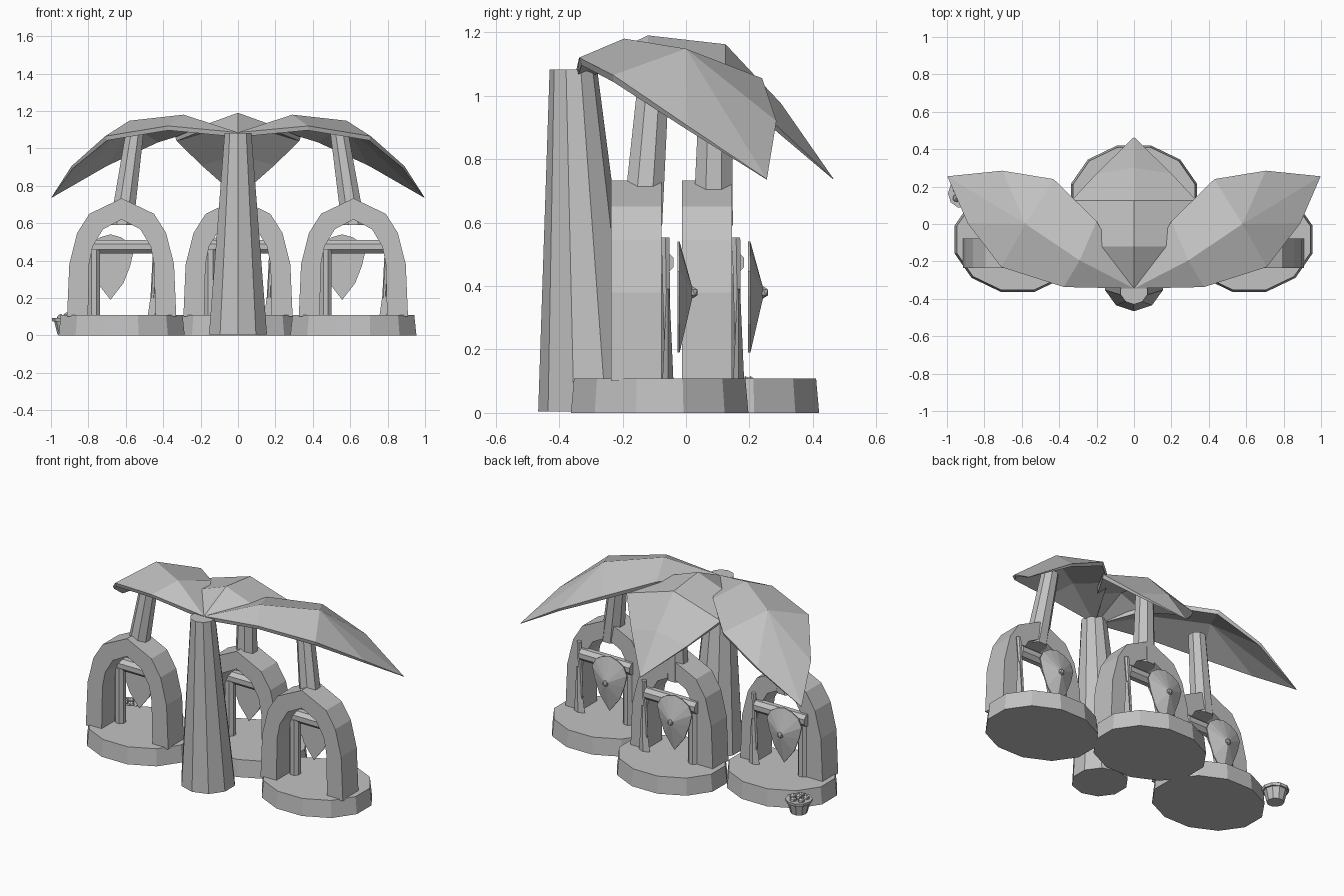
import bpy, bmesh, math
from mathutils import Vector

old = bpy.data.objects.get("Cube")
if old:
    bpy.data.objects.remove(old, do_unlink=True)

grey = bpy.data.materials.new("plain grey")
grey.use_nodes = True
GREY = (0.54, 0.54, 0.54, 1)
grey.diffuse_color = GREY
grey.node_tree.nodes["Principled BSDF"].inputs["Base Color"].default_value = GREY


def finish(name, bm):
    bmesh.ops.recalc_face_normals(bm, faces=bm.faces)
    mesh = bpy.data.meshes.new(name)
    bm.to_mesh(mesh)
    bm.free()
    mesh.materials.append(grey)
    obj = bpy.data.objects.new(name, mesh)
    bpy.context.collection.objects.link(obj)
    return obj


def tube(name, bottom, top, r0, r1, sides, turn=0.0, squash=1.0):
    """Closed tapered prism between two points, with level ends."""
    bm = bmesh.new()
    rings = []
    for c, r in ((bottom, r0), (top, r1)):
        ring = []
        for i in range(sides):
            a = math.tau * i / sides + turn
            ring.append(bm.verts.new((c[0] + r * math.cos(a), c[1] + r * squash * math.sin(a), c[2])))
        rings.append(ring)
    bm.faces.new(rings[0])
    bm.faces.new(rings[1])
    for i in range(sides):
        j = (i + 1) % sides
        bm.faces.new((rings[0][i], rings[0][j], rings[1][j], rings[1][i]))
    return finish(name, bm)


def ball(name, centre, r):
    bm = bmesh.new()
    bmesh.ops.create_icosphere(bm, subdivisions=1, radius=r)
    bmesh.ops.translate(bm, verts=bm.verts, vec=Vector(centre))
    return finish(name, bm)


def both_sides(half):
    """Mirror a half profile whose last point is on the axis."""
    return half + [(-x, z) for x, z in reversed(half[:-1])]


EIGHTH = math.radians(22.5)
OUTER = both_sides([(-.292, .1), (-.28, .38), (-.238, .547), (-.173, .65), (0, .733)])
INNER = both_sides([(-.18, .1), (-.174, .38), (-.155, .475), (-.1, .567), (0, .62)])
SHIELD = both_sides([(0, .19), (.07, .28), (.105, .37), (.123, .445), (.1, .495), (.055, .525), (0, .54)])[:-1]


def arch(name, cx, cy):
    bm = bmesh.new()
    rows = [[bm.verts.new((cx + x, cy + y, z)) for x, z in prof]
            for prof, y in ((OUTER, -.153), (INNER, -.153), (INNER, .005), (OUTER, .005))]
    for k in range(4):
        a, b = rows[k], rows[(k + 1) % 4]
        for i in range(len(a) - 1):
            bm.faces.new((a[i], a[i + 1], b[i + 1], b[i]))
    for i in (0, -1):
        bm.faces.new([row[i] for row in rows])
    finish(name, bm)


def shield(name, cx, cy):
    bm = bmesh.new()
    back = [bm.verts.new((cx + x, cy + .056, z)) for x, z in SHIELD]
    rim = [bm.verts.new((cx + x, cy + .063, z)) for x, z in SHIELD]
    peak = bm.verts.new((cx, cy + .107, .38))
    bm.faces.new(back)
    for i in range(len(rim)):
        j = (i + 1) % len(rim)
        bm.faces.new((back[i], back[j], rim[j], rim[i]))
        bm.faces.new((rim[i], rim[j], peak))
    finish(name, bm)
    ball(name + "_boss", (cx, cy + .102, .38), .02)


def hut(side, cx, cy, pillar_top):
    # round plinth and arch
    tube(side + "_base", (cx, cy, 0), (cx, cy, .108), .349, .337, 12, math.radians(15), .83)
    arch(side + "_arch", cx, cy)
    # post carrying the roof
    tube(side + "_pillar", (cx, cy - .055, .59), pillar_top, .068, .052, 8, EIGHTH)
    # rack behind the arch: beam and upright
    beam = tube(side + "_beam", (0, 0, -.18), (0, 0, .18), .04, .04, 8, EIGHTH)
    beam.rotation_euler = (0, math.pi / 2, 0)
    beam.location = (cx - .008, cy + .006, .474)
    tube(side + "_upright", (cx - .148, cy - .008, .1), (cx - .148, cy - .008, .46), .034, .034, 8, EIGHTH)
    # spear standing against the beam, broad blade at the bottom
    tube(side + "_spear_blade", (cx + .178, cy + .026, .107), (cx + .19, cy + .026, .39), .038, .01, 4, 0, .45)
    tube(side + "_spear_shaft", (cx + .165, cy + .024, .2), (cx + .187, cy + .018, .553), .011, .015, 6)
    # hanging shield
    shield(side + "_shield", cx - .06, cy)


hut("right", -.622, -.083, (-.553, -.1, 1.08))
hut("middle", 0, .14, (0, .095, 1.12))
hut("left", .617, -.083, (.542, -.1, 1.08))

# main trunk
tube("trunk", (0, -.303, .005), (0, -.355, 1.083), .163, .075, 10, -math.pi / 2)


def leaf(name, points, faces):
    """Folded leaf, thick near the root and sharp at the tip."""
    bm = bmesh.new()
    vs = [bm.verts.new(p) for p in points]
    for f in faces:
        bm.faces.new([vs[i] for i in f])
    obj = finish(name, bm)
    if obj.data.polygons[0].normal.z < 0:
        obj.data.flip_normals()
    group = obj.vertex_groups.new(name="thick")
    for v in obj.data.vertices:
        group.add([v.index], min(1, max(.08, (v.co.z - .73) / .3)), "REPLACE")
    mod = obj.modifiers.new("thickness", "SOLIDIFY")
    mod.thickness = .025
    mod.offset = -1
    mod.vertex_group = "thick"


# side leaves: root, three edge points each side, two ridge points, tip
SIDE_FACES = [(0, 1, 2), (0, 2, 3), (1, 4, 5, 2), (2, 5, 6, 3),
              (4, 7, 5), (7, 9, 5), (9, 8, 5), (8, 6, 5)]
for name, s in (("left_leaf", 1), ("right_leaf", -1)):
    pts = [(0, -.345, 1.085),
           (.375, -.337, 1.12), (.29, -.195, 1.18), (.2, .015, 1.125),
           (.71, -.23, 1.065), (.58, 0, 1.148), (.43, .24, 1.055),
           (.89, .005, .905), (.705, .285, .92), (.998, .255, .737)]
    leaf(name, [(s * x, y, z) for x, y, z in pts], SIDE_FACES)

# middle leaf
leaf("middle_leaf",
     [(0, -.345, 1.085),
      (-.18, -.12, 1.125), (0, -.12, 1.19), (.18, -.12, 1.125),
      (-.335, .125, 1.06), (0, .125, 1.162), (.335, .125, 1.06),
      (-.2, .27, .92), (0, .3, .975), (.2, .27, .92), (0, .465, .738)],
     [(0, 1, 2), (0, 2, 3), (1, 4, 5, 2), (2, 5, 6, 3),
      (4, 7, 8, 5), (5, 8, 9, 6), (7, 10, 8), (8, 10, 9)])

# bucket of round fruit
BX, BY = -.915, .163
tube("bucket", (BX, BY, .005), (BX, BY, .085), .05, .07, 10)
tube("bucket_rim", (BX, BY, .075), (BX, BY, .092), .078, .08, 10)
for i in range(5):
    a = math.tau * i / 5
    ball("fruit", (BX + .042 * math.cos(a), BY + .042 * math.sin(a), .093), .023)
ball("fruit", (BX, BY, .102), .023)
